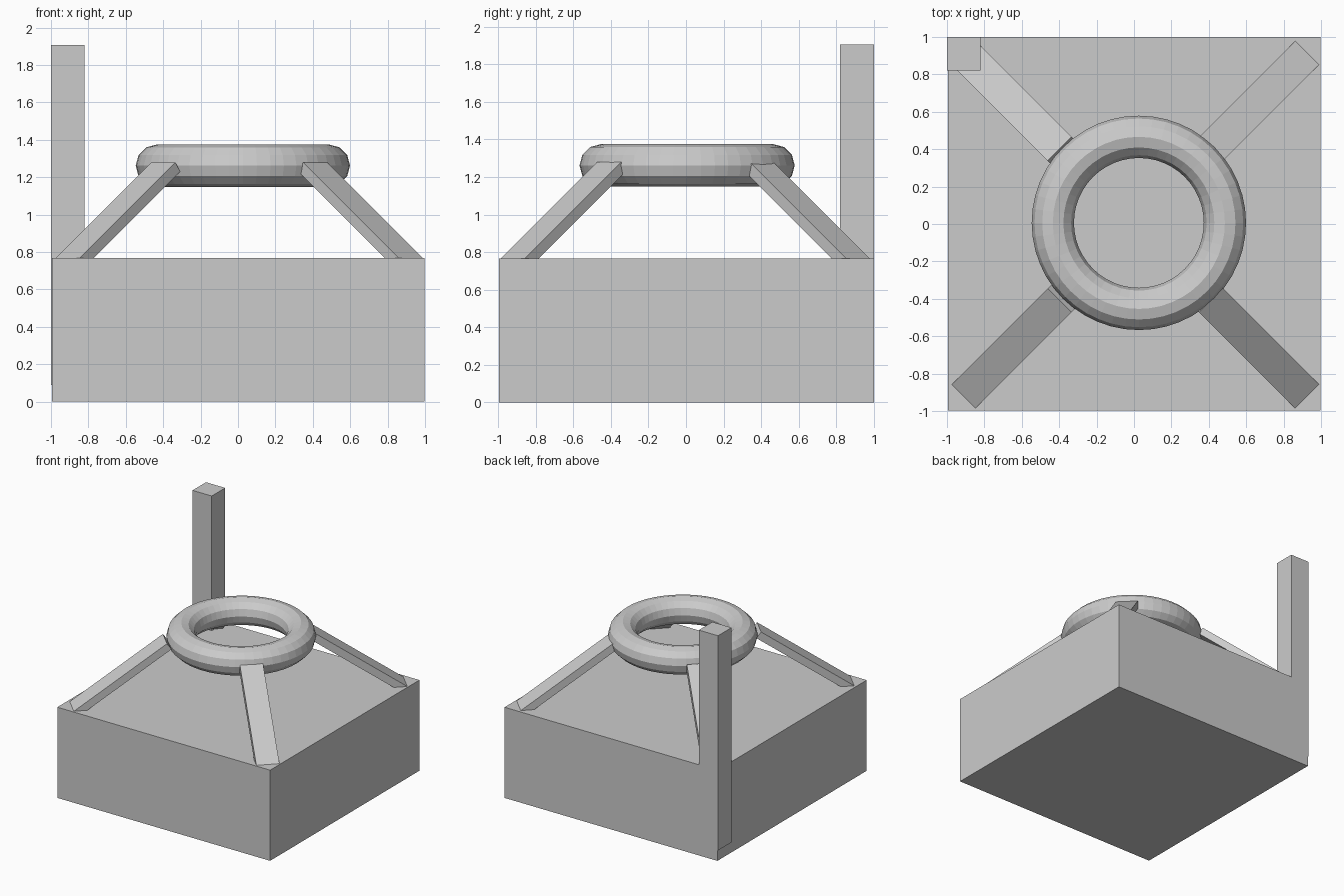
import bpy, math
from mathutils import Matrix, Vector

default = bpy.data.objects.get("Cube")
if default:
    bpy.data.objects.remove(default, do_unlink=True)

# Single matte grey
grey = bpy.data.materials.new("light_grey")
grey.use_nodes = True
grey.diffuse_color = (0.6, 0.6, 0.6, 1)
grey.node_tree.nodes["Principled BSDF"].inputs["Base Color"].default_value = (0.6, 0.6, 0.6, 1)


def box(name, low, high, matrix=Matrix()):
    """Box between two corners, then placed by a matrix."""
    low, high = Vector(low), Vector(high)
    bpy.ops.mesh.primitive_cube_add(size=1)
    obj = bpy.context.object
    obj.name = name
    size = Matrix.Diagonal((high - low).to_4d())
    size[3][3] = 1
    obj.data.transform(matrix @ Matrix.Translation((low + high) / 2) @ size)
    obj.data.materials.append(grey)
    return obj


# Square base block and the tall corner post
BASE_TOP = 0.767
box("base_block", (-0.994, -0.996, 0), (0.998, 1, BASE_TOP))
box("corner_post", (-1, 0.82, 0.09), (-0.82, 1, 1.906))

# Ring held above the base
bpy.ops.mesh.primitive_torus_add(major_radius=0.46, minor_radius=0.113,
                                 major_segments=48, minor_segments=12,
                                 location=(0.026, 0.006, 1.262))
ring = bpy.context.object
ring.name = "ring"
ring.data.materials.append(grey)

# Four sloping struts from the base corners up to the ring
REACH, RISE = 0.918, 0.513
slope = math.atan(1 / math.sqrt(2))
for side, sx in (("right", -1), ("left", 1)):
    for end, sy in (("front", -1), ("back", 1)):
        place = (Matrix.Translation((0.007 + sx * REACH, -0.003 + sy * REACH, BASE_TOP))
                 @ Matrix.Rotation(math.atan2(-sy, -sx), 4, "Z")
                 @ Matrix.Rotation(-slope, 4, "Y"))
        box(f"{end}_{side}_strut", (0, -0.09, -0.061),
            (RISE * math.sqrt(3), 0.09, 0), place)
